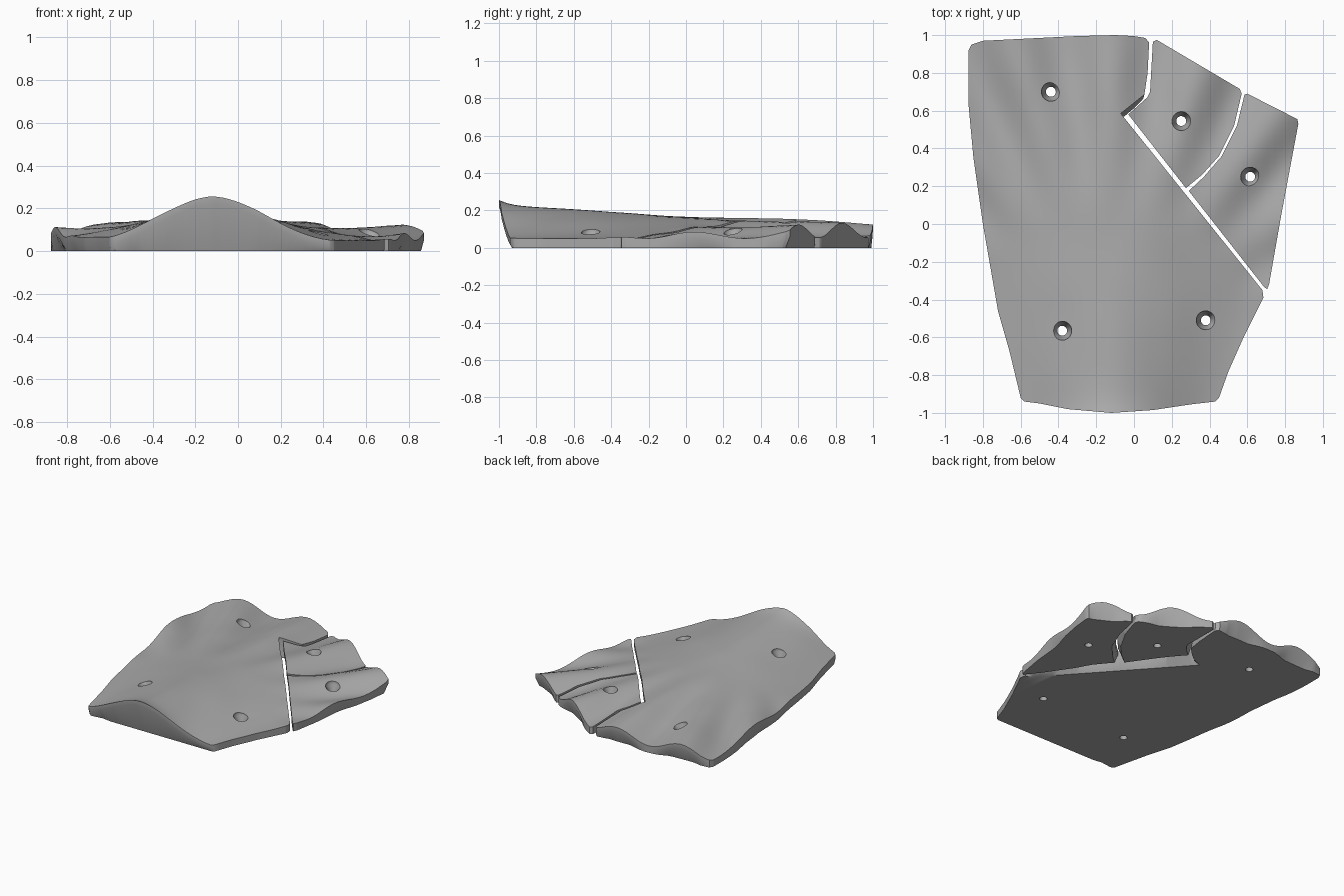
import bpy, bmesh, math
from mathutils import Vector, noise

if "Cube" in bpy.data.objects:
    bpy.data.objects.remove(bpy.data.objects["Cube"])

grey = bpy.data.materials.new("stone_grey")
grey.use_nodes = True
COLOUR = (0.4, 0.4, 0.4, 1)
grey.diffuse_color = COLOUR
grey.node_tree.nodes["Principled BSDF"].inputs["Base Color"].default_value = COLOUR


def smooth(a, b, v):
    t = min(1, max(0, (v - a) / (b - a)))
    return t * t * (3 - 2 * t)


def height(x, y):
    """Top surface: one front arch fanning out into ripples at the back."""
    t = (y + 1) / 2
    half = 0.57 + 0.55 * t - 0.17 * t * t
    u = min(1, abs(x + 0.12) / half)
    arch = math.cos(u * math.pi / 2) ** 2
    fan = math.atan2(x + 0.12, y + 0.7) if y > -0.6 else 0
    reach = smooth(0.7, 1.65, math.hypot(x + 0.12, y + 0.7)) if y > -0.6 else 0
    ripple = math.cos(math.pi * fan / 0.3) ** 2
    base = 0.05 + 0.175 * (1 - t) * arch
    base += 0.03 * math.exp(-(y + 1) / 0.06) * arch
    body = 0.06 * t * (1 - u ** 4)
    wave = 0.075 * ripple
    bumps = 0.006 * noise.noise(Vector((x * 5, y * 3, 0))) * (1 - u ** 2)
    return base + body * (1 - reach) + wave * reach + bumps


def finish(name, bm):
    mesh = bpy.data.meshes.new(name)
    bm.to_mesh(mesh)
    bm.free()
    obj = bpy.data.objects.new(name, mesh)
    bpy.context.collection.objects.link(obj)
    return obj


def skirt(bm, place):
    """Extrude the open border and place each new vertex."""
    border = [e for e in bm.edges if e.is_boundary]
    new = bmesh.ops.extrude_edge_only(bm, edges=border)["geom"]
    for v in new:
        if isinstance(v, bmesh.types.BMVert):
            v.co = place(v.co)


def plate(name, outline, undercut=False):
    bm = bmesh.new()
    face = bm.faces.new([bm.verts.new((x, y, -0.02)) for x, y in outline])
    # rounded top rim
    for width, z in ((0.004, -0.008), (0.011, 0)):
        bmesh.ops.inset_region(bm, faces=[face], thickness=width, use_even_offset=True)
        for v in face.verts:
            v.co.z = z
    # slice into a grid, then raise to the surface
    for axis in ((1, 0, 0), (0, 1, 0)):
        for i in range(-28, 29):
            bmesh.ops.bisect_plane(bm, geom=bm.verts[:] + bm.edges[:] + bm.faces[:],
                                   plane_co=Vector(axis) * (i * 0.0355 + 0.0013),
                                   plane_no=axis, dist=1e-5)
    for v in bm.verts:
        v.co.z += height(v.co.x, v.co.y)
    middle = sum((Vector(p) for p in outline), Vector((0, 0))) / len(outline)

    def lip(p):
        return Vector((p.x, p.y, max(p.z - 0.035, 0.008)))

    def foot(p):
        k = min(1, max(0, (height(p.x, p.y) - 0.055) / 0.05))
        q = p.xy + (middle - p.xy).normalized() * 0.035 * k
        q.y = max(q.y, -0.93)
        along = (p.x + 0.07) / 0.75
        seam = abs(p.y - (0.58 - 0.93 * along)) < 0.03 and 0 <= along < 0.98
        if undercut and seam:
            q = p.xy - Vector((0.78, 0.62)) * (0.025 + 0.065 * (1 - along))
        return Vector((q.x, q.y, 0))

    skirt(bm, lip)
    skirt(bm, foot)
    bmesh.ops.remove_doubles(bm, verts=bm.verts[:], dist=0.0004)
    border = [e for e in bm.edges if e.is_boundary]
    bmesh.ops.triangle_fill(bm, edges=border, use_beauty=True)
    bmesh.ops.recalc_face_normals(bm, faces=bm.faces[:])
    obj = finish(name, bm)
    obj.data.materials.append(grey)
    return obj


def drill(obj, x, y):
    """Countersunk screw hole."""
    z = height(x, y)
    bm = bmesh.new()
    rings = []
    for r, level in ((0.026, -0.1), (0.026, z - 0.04), (0.05, z - 0.008), (0.05, z + 0.1)):
        rings.append([bm.verts.new((x + r * math.cos(a * math.pi / 16),
                                    y + r * math.sin(a * math.pi / 16), level))
                      for a in range(32)])
    for low, high in zip(rings, rings[1:]):
        for i in range(32):
            j = (i + 1) % 32
            bm.faces.new((low[i], low[j], high[j], high[i]))
    bm.faces.new(rings[0][::-1])
    bm.faces.new(rings[-1])
    cutter = finish("hole_cutter", bm)
    cutter.data.materials.append(grey)
    cutter.hide_render = True
    mod = obj.modifiers.new("hole", 'BOOLEAN')
    mod.operation, mod.solver, mod.object = 'DIFFERENCE', 'EXACT', cutter
    bpy.context.view_layer.objects.active = obj
    bpy.ops.object.modifier_apply(modifier=mod.name)
    bpy.data.objects.remove(cutter)


main = plate("main_plate", [
    (-.58, -.94), (-.5, -.95), (-.35, -.98), (-.12, -1), (.1, -.985), (.3, -.955),
    (.43, -.94), (.45, -.92), (.5, -.78), (.58, -.6), (.65, -.46), (.685, -.39),
    (.68, -.35), (-.07, .585), (.055, .685), (.072, .8), (.08, .96), (.06, .985),
    (0, .995), (-.1, 1), (-.3, .995), (-.8, .97), (-.86, .95), (-.875, .92),
    (-.875, .62), (-.85, .35), (-.8, 0), (-.72, -.46), (-.66, -.67), (-.6, -.92)], True)
middle_piece = plate("middle_plate", [
    (-.03, .58), (.275, .19), (.36, .26), (.45, .36), (.53, .52), (.57, .69),
    (.56, .715), (.12, .975), (.1, .965), (.085, .7), (.07, .67)])
outer_piece = plate("outer_plate", [
    (.29, .175), (.69, -.335), (.705, -.345), (.715, -.32), (.78, .05), (.87, .53),
    (.865, .555), (.6, .69), (.585, .685), (.545, .52), (.465, .36), (.37, .25)])

for obj, holes in ((main, ((-.44, .7), (-.38, -.565), (.38, -.51))),
                   (middle_piece, ((.25, .545),)), (outer_piece, ((.615, .25),))):
    for x, y in holes:
        drill(obj, x, y)
    bpy.ops.object.select_all(action='DESELECT')
    obj.select_set(True)
    bpy.context.view_layer.objects.active = obj
    bpy.ops.object.shade_smooth_by_angle(angle=math.radians(40))
